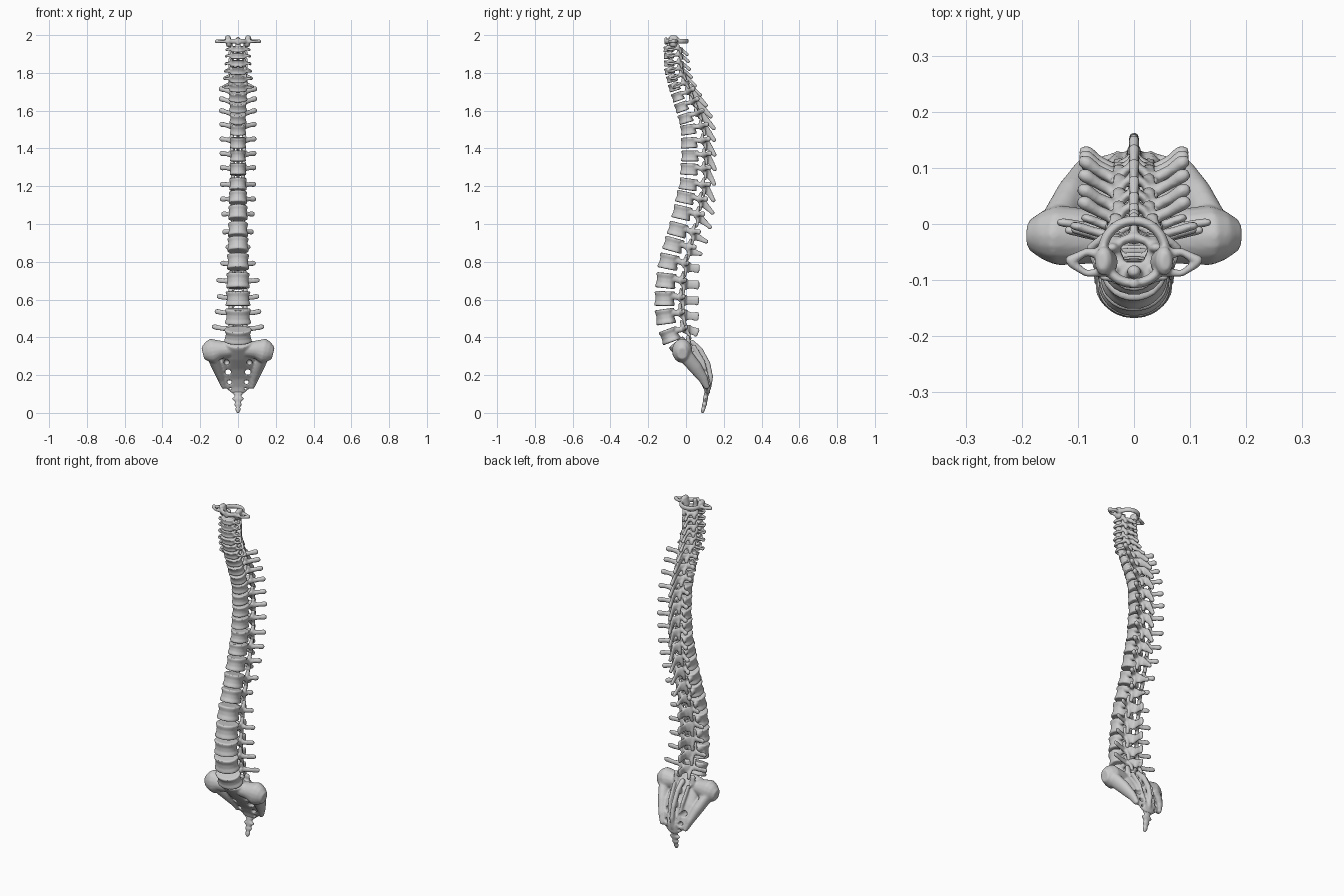
import bpy, bmesh
from math import cos, sin, pi
from mathutils import Vector as V


def interp(keys, i):
    for (a, p), (b, q) in zip(keys, keys[1:]):
        if i <= b:
            return p + (q - p) * (i - a) / (b - a)
    return keys[-1][1]


def loft(bm, rings):
    vs = [[bm.verts.new(p) for p in r] for r in rings]
    n = len(vs[0])
    for a, b in zip(vs, vs[1:]):
        for k in range(n):
            bm.faces.new((a[k], a[(k + 1) % n], b[(k + 1) % n], b[k]))
    bm.faces.new(vs[0][::-1])
    bm.faces.new(vs[-1])


def tube(bm, pts, ref=None, caps=(True, True), n=16):
    """Elliptic limb through (point, side radius, up radius), with rounded ends."""
    pts = [(V(p), a, b) for p, a, b in pts]
    d = (pts[-1][0] - pts[0][0]).normalized()
    ref = ref or (V((0, 1, 0)) if abs(d.z) > .75 else V((0, 0, 1)))
    rings = []
    for k, (p, a, b) in enumerate(pts):
        t = (pts[min(k + 1, len(pts) - 1)][0] - pts[max(k - 1, 0)][0]).normalized()
        s = t.cross(ref).normalized()
        u = s.cross(t)

        def ring(q, f):
            return [q + s * a * f * cos(2 * pi * j / n) + u * b * f * sin(2 * pi * j / n) for j in range(n)]
        e = min(a, b) * .6
        if k == 0 and caps[0]:
            rings.append(ring(p - t * e, .6))
        rings.append(ring(p, 1))
        if k == len(pts) - 1 and caps[1]:
            rings.append(ring(p + t * e, .6))
    loft(bm, rings)


def remesh(ob, size):
    m = ob.modifiers.new("fuse", 'REMESH')
    m.mode, m.voxel_size, m.use_smooth_shade = 'VOXEL', size, True


def make(name, bm, size=None, smooth=3):
    bmesh.ops.recalc_face_normals(bm, faces=bm.faces)
    me = bpy.data.meshes.new(name)
    bm.to_mesh(me)
    bm.free()
    ob = bpy.data.objects.new(name, me)
    bpy.context.collection.objects.link(ob)
    if size:
        remesh(ob, size)
        if smooth:
            soften(ob, smooth)
    return ob


def soften(ob, it):
    m = ob.modifiers.new("soften", 'SMOOTH')
    m.factor, m.iterations = .5, it


# Spine layout, top to bottom: 0-5 cervical, 6-17 thoracic, 18-22 lumbar
Z = [1.925, 1.89, 1.85, 1.81, 1.77, 1.725, 1.675, 1.62, 1.56, 1.50, 1.43, 1.36,
     1.29, 1.21, 1.14, 1.06, .97, .89, .80, .70, .605, .51, .41]
FRONT = [(0, -.12), (3, -.115), (5, -.093), (7, -.06), (8, -.042), (9, -.03), (11, -.026), (13, -.037),
         (15, -.072), (17, -.12), (18, -.145), (19, -.16), (20, -.167), (21, -.162), (22, -.137)]
DEPTH = [(0, .028), (3, .029), (6, .034), (7, .037), (9, .044), (11, .049), (17, .055), (20, .056), (22, .053)]
WIDTH = [(0, .037), (3, .043), (5, .049), (6, .05), (8, .045), (11, .042), (14, .049), (17, .056), (20, .065), (22, .072)]
TIP_Y = [(0, .012), (2, .024), (3, .035), (4, .055), (5, .083), (6, .112), (7, .138), (8, .154), (11, .158),
         (14, .147), (15, .135), (16, .115), (17, .085), (18, .07), (22, .064)]
DROP = [(0, .03), (3, .035), (6, .05), (9, .06), (13, .088), (15, .08), (17, .05), (19, .022), (21, 0), (22, -.015)]
SIDE = [(0, .066), (3, .074), (5, .084), (6, .094), (9, .092), (14, .088), (16, .076), (17, .058),
        (18, .09), (19, .11), (20, .108), (21, .12), (22, .134)]
CENTRE = [V((0, interp(FRONT, i) + interp(DEPTH, i), z)) for i, z in enumerate(Z)]
CHAIN = [CENTRE[0] + V((0, 0, .04))] + CENTRE + [V((0, -.045, .345))]


def vertebra(i):
    kind = "cervical" if i < 6 else "thoracic" if i < 18 else "lumbar"
    C, b, a, w = CENTRE[i], interp(DEPTH, i), interp(WIDTH, i), interp(SIDE, i)
    span = CHAIN[i] - CHAIN[i + 2]
    u = span.normalized()
    v = V((0, u.z, -u.y))
    h = .41 * min(span.length, .205)
    bm = bmesh.new()

    def P(x, y, z):
        return C + V((x, 0, 0)) + v * y + u * z

    # waisted body with a flattened back
    rings = []
    for t, f in ((-.5, .93), (-.46, 1.02), (-.34, 1), (-.15, .91), (.15, .9), (.34, .98), (.46, 1.01), (.5, .92)):
        r = []
        for k in range(28):
            s = sin(2 * pi * k / 28)
            r.append(P(a * f * cos(2 * pi * k / 28), b * f * (s if s < 0 else .92 * s ** .6), t * h))
        rings.append(r)
    loft(bm, rings)

    # arch, facets and side processes, mirrored
    arch = {"cervical": .042, "thoracic": .046, "lumbar": .056}[kind]
    c = {"cervical": .037, "thoracic": .03, "lumbar": .034}[kind]
    yb = b + arch * .45
    back = P(0, b + arch, -.12 * h)
    for s in (1, -1):
        root = P(s * c, yb, .1 * h)
        tube(bm, [(P(s * a * .62, b * .6, .2 * h), .011, .2 * h), (root, .011, .22 * h)])
        tube(bm, [(root, .009, .3 * h), (P(s * c * .6, b + arch * .8, -.05 * h), .008, .38 * h),
                  (back, .008, .4 * h)], V((0, 0, 1)))
        fx = s * c * (1.05 if kind != "lumbar" else 1.1)
        tube(bm, [(P(fx, yb + .004, 0), .012, .011), (P(fx, yb + .002, .4 * h), .013, .01),
                  (P(fx * 1.05, yb + .004, .72 * h), .011, .007)], V((0, 1, 0)))
        tube(bm, [(P(fx * .9, yb + .008, .1 * h), .011, .009), (P(fx * .82, yb + .016, -.4 * h), .012, .009),
                  (P(fx * .85, yb + .015, -.78 * h), .011, .008)], V((0, 1, 0)))
        if kind == "cervical":
            tip = P(s * (w - .006), b * .5, -.1 * h)
            tube(bm, [(root, .009, .009), (P(s * w * .8, b * .9, 0), .007, .007), (tip, .008, .008)])
            tube(bm, [(P(s * a * .8, -b * .2, 0), .008, .009), (P(s * w * .85, -.1 * b, 0), .006, .007), (tip, .007, .008)])
            tube(bm, [(P(s * a * .9, -b * .4, .35 * h), .006, .008), (P(s * a * .9, b * .5, .5 * h), .006, .01)])
        elif kind == "thoracic":
            tube(bm, [(root, .012, .016), (P(s * w * .7, b + .04, .2 * h), .01, .012),
                      (P(s * w * .93, b + .055, .24 * h), .013, .015), (P(s * w, b + .057, .24 * h), .011, .013)])
        else:
            tube(bm, [(root, .01, .016), (P(s * w * .65, yb + .01, .1 * h), .008, .013),
                      (P(s * w * .9, yb + .018, .16 * h), .008, .015), (P(s * w, yb + .02, .18 * h), .007, .011)])

    # spinous process
    tip = V((0, interp(TIP_Y, i) - .004, C.z - interp(DROP, i)))
    r0, r1, r2 = {"cervical": (.012, .009, .009), "thoracic": (.024, .016, .011), "lumbar": (.024, .022, .026)}[kind]
    tube(bm, [(back - v * .006, .011, r0), (back.lerp(tip, .5), .007, r1), (tip, .01, r2)], V((0, 0, 1)))

    # peg on the second neck vertebra
    if i == 0:
        tube(bm, [((0, -.09, 1.92), .02, .017), ((0, -.087, 1.955), .013, .012), ((0, -.084, 1.982), .012, .011)])
    make(f"{kind}_vertebra_{i + 2 if i < 6 else i - 5 if i < 18 else i - 17}", bm, .004 if i < 8 else .005, 2)


for i in range(len(Z)):
    vertebra(i)

# Ring-shaped top vertebra
bm = bmesh.new()
arc = [((.056 * sin(k * pi / 12), -.05 - .056 * cos(k * pi / 12), 1.968), .009, .013) for k in range(13)]
for s in (1, -1):
    tube(bm, [((s * p[0], p[1], p[2]), a, b) for p, a, b in arc], V((0, 0, 1)))
    tube(bm, [((s * .046, -.068, 1.948), .018, .022), ((s * .05, -.066, 1.97), .016, .024),
              ((s * .055, -.066, 1.988), .016, .026)], V((0, 1, 0)))
    tube(bm, [((s * .05, -.055, 1.968), .012, .013), ((s * .085, -.05, 1.968), .007, .009),
              ((s * .115, -.066, 1.967), .01, .011)])
    tube(bm, [((s * .05, -.085, 1.966), .009, .01), ((s * .085, -.088, 1.966), .006, .008),
              ((s * .112, -.07, 1.967), .008, .01)])
tube(bm, [((0, -.106, 1.955), .012, .009), ((0, -.106, 1.982), .01, .009)])
make("ring_vertebra", bm, .004, 2)

# Sacrum: curved wedge, wings, side masses, crest and facets
bm = bmesh.new()
tube(bm, [((0, -.055, .376), .07, .048), ((0, -.045, .364), .072, .05), ((0, 0, .31), .085, .046),
          ((0, .05, .25), .095, .036), ((0, .088, .19), .088, .026), ((0, .11, .14), .074, .02),
          ((0, .114, .105), .034, .013)], caps=(False, True))
for s in (1, -1):
    tube(bm, [((s * .04, -.025, .335), .045, .04), ((s * .09, -.022, .335), .05, .048),
              ((s * .135, -.02, .328), .054, .066), ((s * .16, -.02, .322), .045, .055)])
    tube(bm, [((s * .135, .0, .30), .03, .04), ((s * .11, .05, .24), .028, .036),
              ((s * .088, .092, .18), .02, .026), ((s * .075, .112, .135), .012, .016)])
    tube(bm, [((s * .05, .015, .36), .017, .014), ((s * .052, .01, .405), .016, .01)])
    tube(bm, [((s * .045, .04, .355), .01, .012), ((s * .04, .09, .27), .01, .012), ((s * .03, .122, .15), .009, .01)])
tube(bm, [((0, .03, .375), .016, .014), ((0, .075, .335), .014, .014), ((0, .115, .26), .014, .015),
          ((0, .132, .19), .013, .012), ((0, .124, .13), .012, .01)])
for y, z in ((.078, .335), (.112, .27), (.13, .2)):
    tube(bm, [((0, y - .02, z - .01), .016, .016), ((0, y + .006, z), .011, .014)])
sacrum = make("sacrum", bm, .005, 0)

# Nerve openings cut through the sacrum
bm = bmesh.new()
for x, z, r, end in ((.06, .268, .014, .03), (.052, .216, .015, .3), (.045, .163, .011, .3), (.04, .128, .007, .3)):
    for s in (1, -1):
        tube(bm, [((s * x, -.25, z), r * 1.2, r), ((s * x, end, z), r, r)])
cutter = make("opening_cutter", bm)
cutter.hide_render = True
cutter.hide_viewport = True
cut = sacrum.modifiers.new("openings", 'BOOLEAN')
cut.operation, cut.object, cut.solver = 'DIFFERENCE', cutter, 'EXACT'
remesh(sacrum, .005)
soften(sacrum, 3)

# Tailbone
bm = bmesh.new()
tube(bm, [((0, y, z), w, d) for y, z, w, d in (
    (.11, .108, .03, .013), (.105, .088, .016, .012), (.103, .075, .034, .013), (.1, .056, .014, .011),
    (.098, .045, .021, .013), (.094, .029, .011, .01), (.091, .019, .015, .011), (.087, .004, .009, .008))])
make("tailbone", bm, .004, 2)
